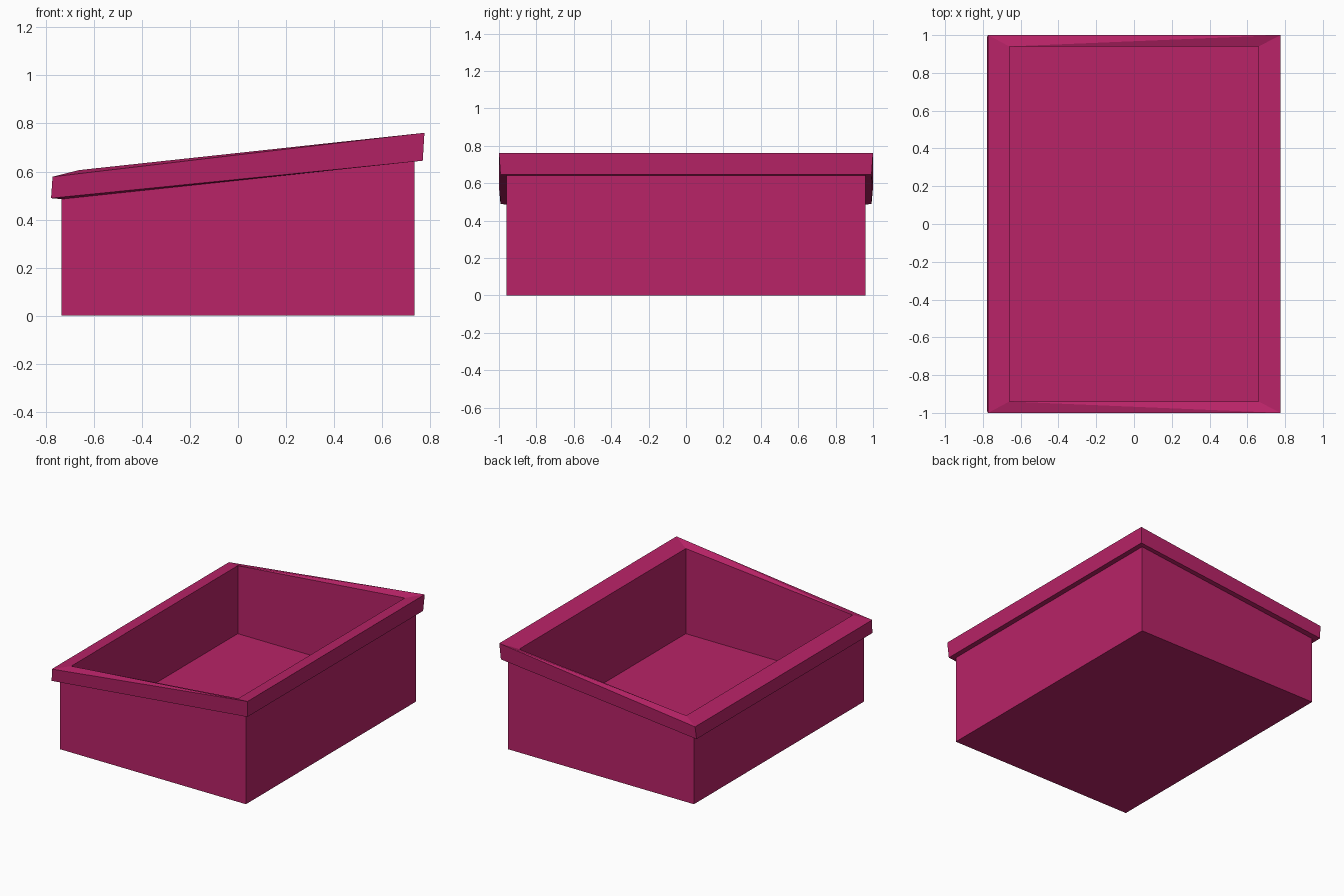
import bpy
import bmesh

cube = bpy.data.objects.get("Cube")
if cube:
    bpy.data.objects.remove(cube, do_unlink=True)

# Single flat colour
pink = bpy.data.materials.new("raspberry_pink")
pink.use_nodes = True
colour = (0.479, 0.0168, 0.136, 1)
pink.diffuse_color = colour
bsdf = next(n for n in pink.node_tree.nodes if n.type == 'BSDF_PRINCIPLED')
bsdf.inputs["Base Color"].default_value = colour
bsdf.inputs["Roughness"].default_value = 0.8

bm = bmesh.new()


def ring(left, right, half_y, z_left, z_right):
    """Rectangle of four vertices, sloping from left to right."""
    corners = [(left, -half_y, z_left), (right, -half_y, z_right),
               (right, half_y, z_right), (left, half_y, z_left)]
    return [bm.verts.new(c) for c in corners]


def band(lower, upper):
    """Join two rings with four quads."""
    for i in range(4):
        j = (i + 1) % 4
        bm.faces.new((lower[i], lower[j], upper[j], upper[i]))


# Outer walls, overhanging rim and inner cavity
base = ring(-0.735, 0.735, 0.96, 0, 0)
wall_top = ring(-0.735, 0.735, 0.96, 0.485, 0.642)
rim_bottom = ring(-0.778, 0.769, 0.992, 0.489, 0.645)
rim_top = ring(-0.772, 0.776, 1.0, 0.578, 0.761)
lip = ring(-0.66, 0.66, 0.94, 0.606, 0.728)
floor = ring(-0.66, 0.66, 0.94, 0.12, 0.12)

bm.faces.new(base[::-1])
band(base, wall_top)
band(wall_top, rim_bottom)
band(rim_bottom, rim_top)
band(lip, floor)
bm.faces.new(floor)

# Rim top: flat ends, and long strips folded from the low lip to the high corner
for a, b in ((1, 2), (3, 0)):
    bm.faces.new((rim_top[a], rim_top[b], lip[b], lip[a]))
for low, high in ((0, 1), (3, 2)):
    bm.faces.new((rim_top[low], rim_top[high], lip[low]))
    bm.faces.new((rim_top[high], lip[high], lip[low]))

bmesh.ops.recalc_face_normals(bm, faces=bm.faces)
mesh = bpy.data.meshes.new("sloped_open_box")
bm.to_mesh(mesh)
bm.free()
mesh.materials.append(pink)
box = bpy.data.objects.new("sloped_open_box", mesh)
bpy.context.scene.collection.objects.link(box)
